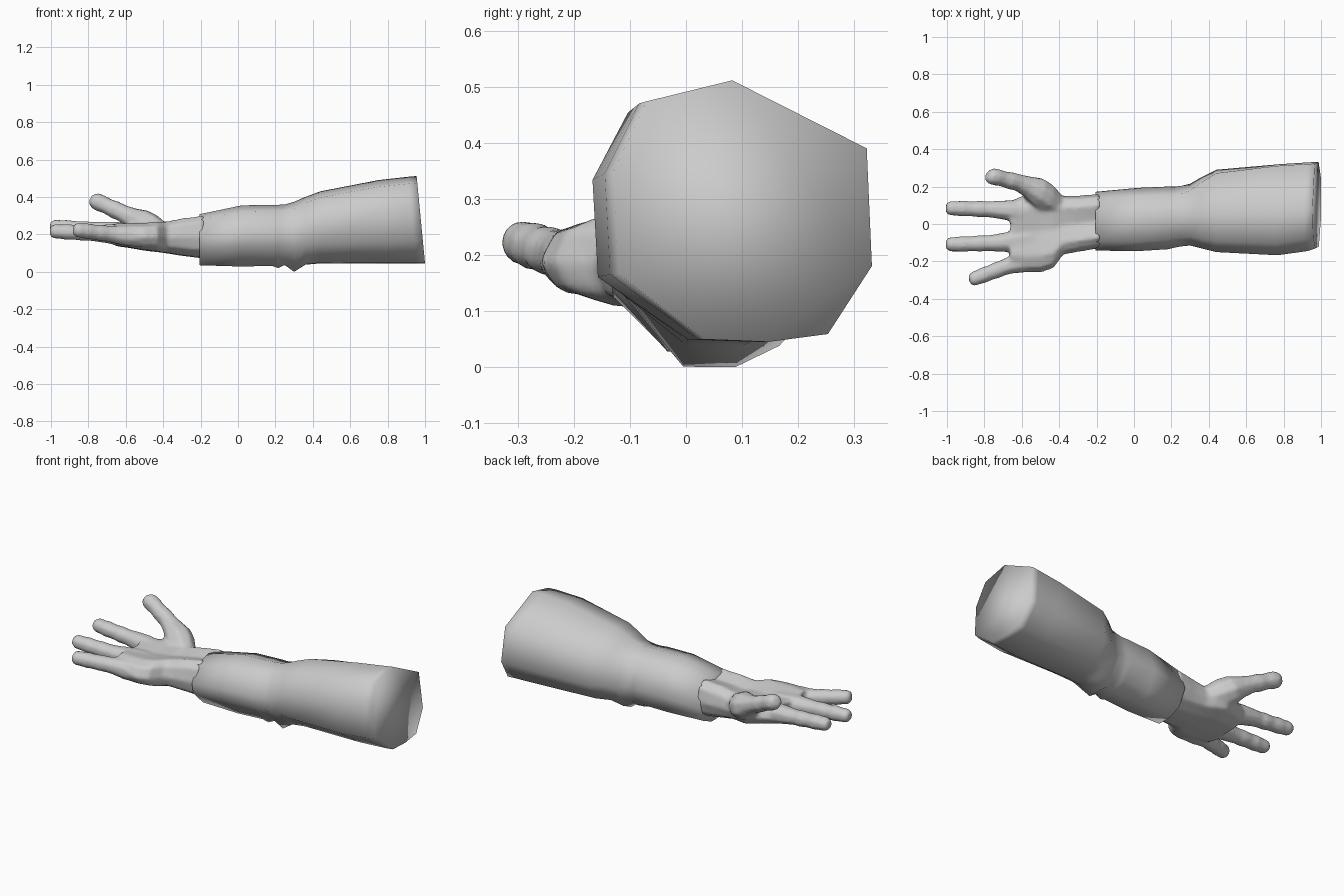
import bpy, bmesh, math
from mathutils import Vector

if "Cube" in bpy.data.objects:
    bpy.data.objects.remove(bpy.data.objects["Cube"])


def skin_rings(bm, rings):
    """Bridge closed point rings of equal size and cap both ends."""
    loops = [[bm.verts.new(p) for p in ring] for ring in rings]
    n = len(loops[0])
    faces = []
    for a, b in zip(loops, loops[1:]):
        for i in range(n):
            j = (i + 1) % n
            faces.append(bm.faces.new((a[i], a[j], b[j], b[i])))
    faces.append(bm.faces.new(loops[0]))
    faces.append(bm.faces.new(loops[-1]))
    bmesh.ops.recalc_face_normals(bm, faces=faces)


def make_object(name, bm):
    me = bpy.data.meshes.new(name)
    for f in bm.faces:
        f.smooth = True
    bm.to_mesh(me)
    bm.free()
    ob = bpy.data.objects.new(name, me)
    bpy.context.collection.objects.link(ob)
    return ob


def box_ring(shape, x, y0, y1, z0, z1, tilt=0):
    """Fit a unit cross-section into a y/z box at station x."""
    return [(x + tilt * (1 - v), y0 + u * (y1 - y0), z0 + v * (z1 - z0))
            for u, v in shape]


def digit(bm, path, radii, sides=8):
    """Tapered jointed finger following a polyline by arc length."""
    pts = [Vector(p) for p in path]
    lens = [(b - a).length for a, b in zip(pts, pts[1:])]
    total = sum(lens)
    rings = []
    for t, r in radii:
        d, k = t * total, 0
        while k < len(lens) - 1 and d > lens[k]:
            d -= lens[k]
            k += 1
        c = pts[k].lerp(pts[k + 1], d / lens[k])
        ahead = (pts[-1] - pts[0]).normalized()
        side = ahead.cross(Vector((0, 0, 1))).normalized()
        up = side.cross(ahead)
        rings.append([c + side * (r * math.cos(a)) + up * (r * math.sin(a))
                      for a in (2 * math.pi * (i + .5) / sides for i in range(sides))])
    skin_rings(bm, rings)


# Unit cross-sections: forearm, upper arm and cupped palm
FORE = [(0, .55), (.15, .9), (.5, 1), (.87, .88), (1, .45),
        (.86, .12), (.62, 0), (.33, 0), (.04, .33)]
UPPER = [(0, .65), (.13, .92), (.46, 1), (.98, .74), (1, .29),
         (.83, .03), (.6, 0), (.35, .01), (.02, .26)]
PALM = [(0, .5), (.06, .85), (.2, 1), (.5, .88), (.8, 1), (.95, .85), (1, .5),
        (.93, .2), (.75, .03), (.5, 0), (.25, .03), (.06, .2)]

# Sleeved arm with elbow folds: x, y range, z range, blend to upper section
stations = [
    (-.205, -.142, .172, .035, .308, 0), (.02, -.145, .193, .028, .355, 0),
    (.18, -.135, .2, .032, .358, 0), (.215, -.127, .2, .02, .358, 0),
    (.25, -.12, .203, .036, .36, 0), (.3, -.115, .215, .0, .374, .2),
    (.36, -.13, .25, .038, .4, .5), (.44, -.15, .29, .045, .43, .8),
    (.75, -.167, .32, .045, .49, 1), (.91, -.145, .33, .045, .508, 1),
    (.955, -.13, .332, .045, .512, 1)]
rings = []
for x, y0, y1, z0, z1, w in stations:
    shape = [(a + (c - a) * w, b + (d - b) * w)
             for (a, b), (c, d) in zip(FORE, UPPER)]
    rings.append(box_ring(shape, x, y0, y1, z0, z1, .045 if x > .7 else 0))
bm = bmesh.new()
skin_rings(bm, rings)
make_object("arm_sleeve", bm)

# Wrist and palm
bm = bmesh.new()
skin_rings(bm, [box_ring(PALM, *s) for s in [
    (-.18, -.13, .162, .07, .302), (-.3, -.15, .152, .085, .287),
    (-.38, -.165, .152, .098, .27), (-.43, -.237, .175, .105, .27),
    (-.5, -.262, .195, .113, .262), (-.58, -.258, .16, .127, .262),
    (-.66, -.235, .125, .138, .26)]])

# Three fingers with knuckle bumps
finger = [(0, .06), (.25, .058), (.42, .049), (.52, .044), (.6, .047), (.7, .042),
          (.8, .045), (.87, .041), (.95, .041), (1, .026)]
digit(bm, [(-.55, .06, .2), (-.7, .076, .218), (-1.006, .085, .242)], finger)
digit(bm, [(-.55, -.08, .197), (-.7, -.1, .203), (-1.006, -.11, .217)], finger)
digit(bm, [(-.5, -.19, .185), (-.65, -.215, .198), (-.88, -.302, .226)], finger)

# Thumb with its fleshy base
digit(bm, [(-.4, .09, .2), (-.5, .165, .25), (-.6, .217, .305), (-.785, .262, .39)],
      [(0, .06), (.2, .08), (.33, .08), (.48, .058), (.6, .048), (.7, .05),
       (.8, .044), (.88, .049), (.95, .046), (1, .028)])
hand = make_object("hand", bm)

# Fuse the hand into one skin
m = hand.modifiers.new("fuse", 'REMESH')
m.mode = 'VOXEL'
m.voxel_size = .011
m.use_smooth_shade = True
m = hand.modifiers.new("soften", 'SMOOTH')
m.factor = .5
m.iterations = 5
